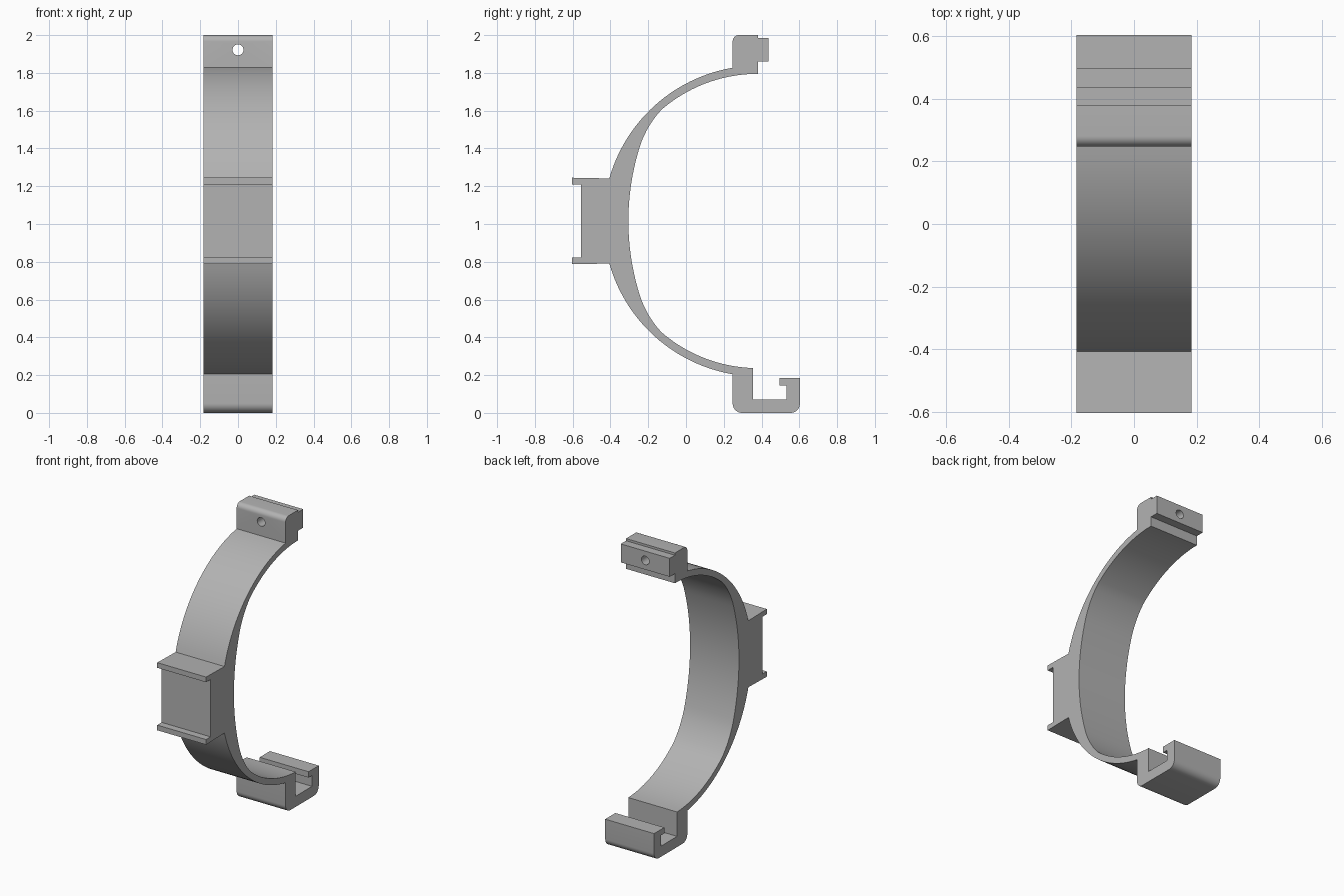
import bpy, bmesh
from math import sin, cos, asin, acos, pi, radians
from mathutils import Vector, Matrix

HALF_WIDTH = 0.183
MID = 1.016               # height of the strap's axis of symmetry

cube = bpy.data.objects.get("Cube")
if cube:
    bpy.data.objects.remove(cube, do_unlink=True)

grey = bpy.data.materials.new("light grey plastic")
grey.use_nodes = True
colour = (0.45, 0.45, 0.45, 1)
grey.diffuse_color = colour
grey.node_tree.nodes["Principled BSDF"].inputs["Base Color"].default_value = colour


def arc(cy, cz, r, a0, a1, n):
    """Points (y, z) along a circular arc."""
    steps = [a0 + (a1 - a0) * i / n for i in range(n + 1)]
    return [(cy + r * cos(a), cz + r * sin(a)) for a in steps]


def blend(p, q, s, n):
    """Points along a quadratic curve from p to s, pulled towards q."""
    p, q, s = Vector(p), Vector(q), Vector(s)
    ts = [i / n for i in range(1, n)]
    return [tuple(p * (1 - t) ** 2 + q * 2 * t * (1 - t) + s * t * t) for t in ts]


def mirrored(points):
    return [(y, 2 * MID - z) for y, z in reversed(points)]


# Strap, outer face: one arc from the top clasp down to the front mount
OUT_C, OUT_R = 0.3856, 0.823
outer_top = arc(OUT_C, MID, OUT_R, acos((0.247 - OUT_C) / OUT_R),
                acos((-0.406 - OUT_C) / OUT_R), 28)

# Strap, inner face: a flat arc in the middle blending into tighter arcs
IN_C, IN_R = 0.38, 0.779
FLAT_C, FLAT_R = 1.005, 1.31
a_flat = pi - asin(0.414 / FLAT_R)
flat_top = arc(FLAT_C, MID, FLAT_R, pi, a_flat, 12)
tight_top = arc(IN_C, MID, IN_R, acos((-0.13 - IN_C) / IN_R), pi / 2, 20)
inner_top = (flat_top + blend(flat_top[-1], (-0.2, 1.53), tight_top[0], 6)
             + tight_top)
inner_bottom = mirrored(inner_top)[:-1]
while inner_bottom[0][0] > 0.35:
    inner_bottom.pop(0)

# Front mount: a block with a lip along its upper and lower edge
mount_top = [(-0.603, 1.245), (-0.603, 1.21), (-0.555, 1.21)]
mount = mount_top + mirrored(mount_top)

# Bottom hook: rounded channel with an inward lip
hook = (arc(0.297, 0.05, 0.05, pi, 1.5 * pi, 8)
        + arc(0.553, 0.05, 0.05, 1.5 * pi, 2 * pi, 8)
        + [(0.603, 0.185), (0.494, 0.185), (0.494, 0.145), (0.531, 0.145),
           (0.531, 0.072), (0.356, 0.072), (0.356, 0.237)])

# Top clasp: rounded block with a tongue on its back
clasp = ([(0.38, 1.86), (0.436, 1.86), (0.436, 1.985), (0.38, 1.985), (0.38, 2.0)]
         + arc(0.28, 1.967, 0.033, pi / 2, pi, 8))

profile = (outer_top + mount + mirrored(outer_top) + hook
           + inner_bottom + inner_top + clasp)

# Extrude the whole side profile across the width
bm = bmesh.new()
side = bm.faces.new([bm.verts.new((-HALF_WIDTH, y, z)) for y, z in profile])
new = bmesh.ops.extrude_face_region(bm, geom=[side], use_keep_orig=True)["geom"]
bmesh.ops.translate(bm, vec=(2 * HALF_WIDTH, 0, 0),
                    verts=[g for g in new if isinstance(g, bmesh.types.BMVert)])
bmesh.ops.recalc_face_normals(bm, faces=bm.faces)
mesh = bpy.data.meshes.new("strap_clamp_half")
bm.to_mesh(mesh)
bm.free()
mesh.materials.append(grey)
body = bpy.data.objects.new("strap_clamp_half", mesh)
bpy.context.collection.objects.link(body)

# Screw hole through the top clasp
bpy.ops.mesh.primitive_cylinder_add(vertices=32, radius=0.029, depth=0.6,
                                    location=(0, 0.34, 1.922),
                                    rotation=(pi / 2, 0, 0))
cutter = bpy.context.object
cutter.name = "screw_hole_cutter"
cutter.hide_render = True
cutter.data.materials.append(grey)
cut = body.modifiers.new("screw_hole", "BOOLEAN")
cut.operation = "DIFFERENCE"
cut.solver = "EXACT"
cut.object = cutter

bpy.ops.object.select_all(action="DESELECT")
body.select_set(True)
bpy.context.view_layer.objects.active = body
bpy.ops.object.modifier_apply(modifier=cut.name)
bpy.data.objects.remove(cutter, do_unlink=True)
bpy.ops.object.shade_smooth_by_angle(angle=radians(30))
